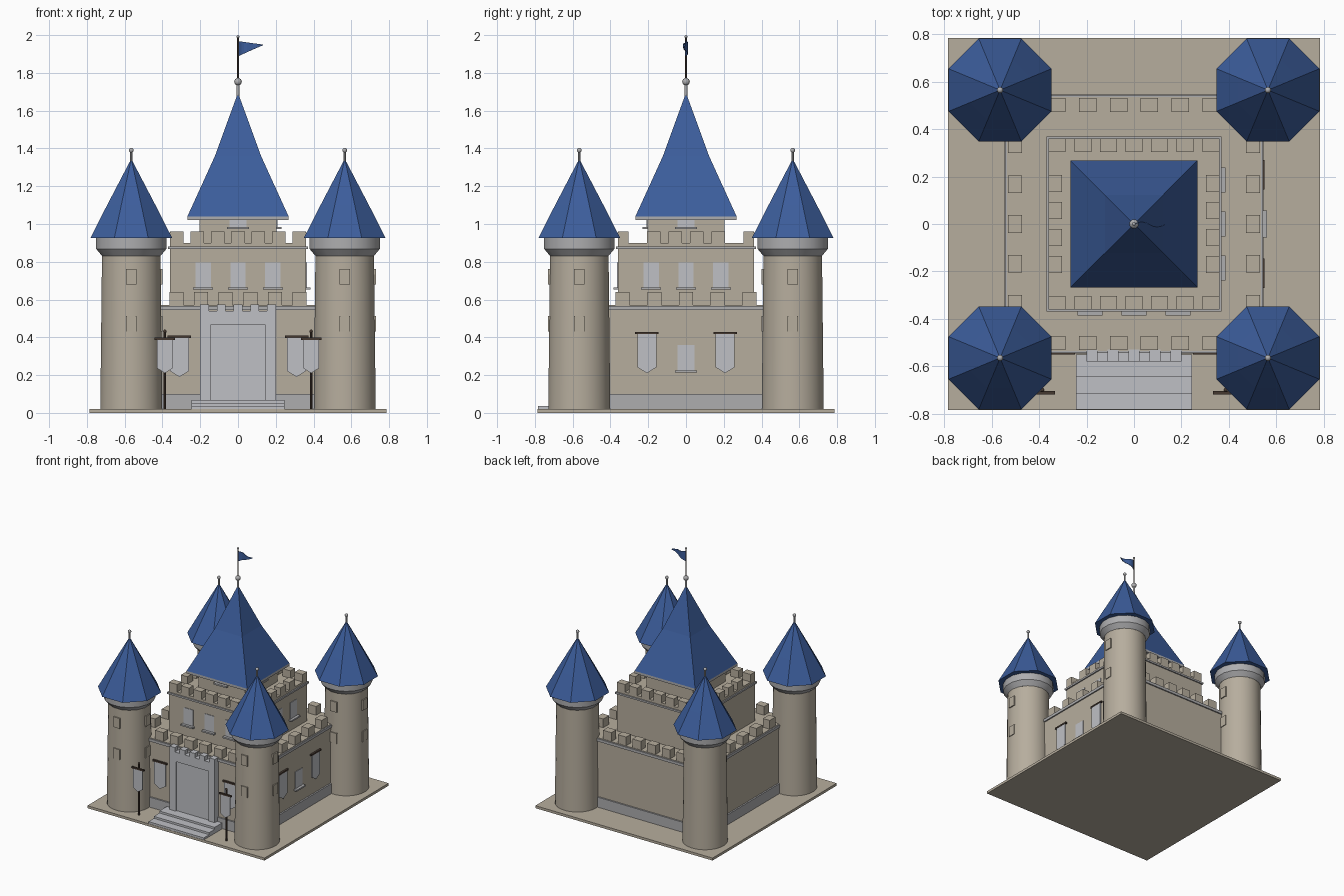
import bpy, bmesh
from math import pi, cos, sin, radians
from mathutils import Matrix

if "Cube" in bpy.data.objects:
    bpy.data.objects.remove(bpy.data.objects["Cube"])


def material(name, rgb):
    m = bpy.data.materials.new(name)
    m.diffuse_color = (*rgb, 1)
    m.use_nodes = True
    m.node_tree.nodes["Principled BSDF"].inputs["Base Color"].default_value = m.diffuse_color
    return m


STONE = material("stone", (0.47, 0.42, 0.34))
TRIM = material("trim_stone", (0.42, 0.42, 0.43))
PALE = material("pale_cloth", (0.52, 0.53, 0.56))
BLUE = material("blue_roof", (0.045, 0.11, 0.33))
WOOD = material("dark_wood", (0.06, 0.04, 0.03))


def finish(name, bm, mat, rot=0, smooth=False):
    if rot:
        bmesh.ops.rotate(bm, verts=bm.verts, cent=(0, 0, 0), matrix=Matrix.Rotation(rot, 3, 'Z'))
    bmesh.ops.recalc_face_normals(bm, faces=bm.faces)
    me = bpy.data.meshes.new(name)
    bm.to_mesh(me)
    bm.free()
    me.materials.append(mat)
    ob = bpy.data.objects.new(name, me)
    bpy.context.collection.objects.link(ob)
    if smooth:
        bpy.ops.object.select_all(action='DESELECT')
        ob.select_set(True)
        bpy.context.view_layer.objects.active = ob
        bpy.ops.object.shade_smooth_by_angle(angle=radians(30))
    return ob


def boxes(name, spans, mat, rot=0):
    """Each span is (x0, x1, y0, y1, z0, z1)."""
    bm = bmesh.new()
    for x0, x1, y0, y1, z0, z1 in spans:
        m = Matrix.Translation(((x0 + x1) / 2, (y0 + y1) / 2, (z0 + z1) / 2))
        bmesh.ops.create_cube(bm, size=1, matrix=m @ Matrix.Diagonal((x1 - x0, y1 - y0, z1 - z0, 1)))
    return finish(name, bm, mat, rot)


def lathe(name, profile, sides, at, mat, smooth=False):
    """Turned part; flat sides face the axes, radii are measured to the flats."""
    bm = bmesh.new()
    k = 1 / cos(pi / sides)
    rings = []
    for r, z in profile:
        if r == 0:
            rings.append([bm.verts.new((at[0], at[1], z))])
        else:
            rings.append([bm.verts.new((at[0] + r * k * cos((2 * i + 1) * pi / sides),
                                        at[1] + r * k * sin((2 * i + 1) * pi / sides), z))
                          for i in range(sides)])
    for a, b in zip(rings, rings[1:]):
        for i in range(sides):
            j = (i + 1) % sides
            bm.faces.new((a[i], a[j], b[0]) if len(b) == 1 else (a[i], a[j], b[j], b[i]))
    for ring in (rings[0], rings[-1]):
        if len(ring) > 2:
            bm.faces.new(ring)
    return finish(name, bm, mat, 0, smooth)


def ball(name, r, at, mat):
    bm = bmesh.new()
    bmesh.ops.create_uvsphere(bm, u_segments=12, v_segments=8, radius=r, matrix=Matrix.Translation(at))
    return finish(name, bm, mat, 0, True)


def banner(name, u, y, top, rot=0, w=0.05, h=0.21):
    pts = [(u - w, top), (u + w, top), (u + w, top - h * .85), (u, top - h), (u - w, top - h * .85)]
    bm = bmesh.new()
    f = bm.faces.new([bm.verts.new((p, y, z)) for p, z in pts])
    e = bmesh.ops.extrude_face_region(bm, geom=[f])
    bmesh.ops.translate(bm, vec=(0, 0.008, 0),
                        verts=[v for v in e["geom"] if isinstance(v, bmesh.types.BMVert)])
    finish(name, bm, PALE, rot)
    boxes(name + "_rod", [(u - w - .012, u + w + .012, y - .003, y + .012, top - .003, top + .009)], WOOD, rot)


def window(name, u, y, z0, z1, w, rot=0):
    boxes(name, [(u - w, u + w, y - .004, y + .02, z0, z1)], PALE, rot)
    boxes(name + "_sill", [(u - w - .012, u + w + .012, y - .025, y + .02, z0 - .012, z0)], TRIM, rot)


def block(h, z0, z1):
    return (-h, h, -h, h, z0, z1)


# base plate, curtain wall and keep
boxes("base_plate", [block(.785, 0, .02)], STONE)
boxes("curtain_wall", [block(.535, .02, .57)], STONE)
boxes("wall_plinth", [block(.547, .02, .10)], TRIM)
boxes("wall_string_course", [block(.545, .545, .567)], TRIM)
boxes("keep", [block(.36, .57, .90)], STONE)
boxes("keep_string_course", [block(.37, .868, .882)], TRIM)
boxes("upper_keep", [block(.205, .90, 1.03)], STONE)


# battlements
def battlements(name, outer, depth, xs, ys, w, z0, z1):
    spans = []
    for s in (-1, 1):
        a, b = sorted((s * outer, s * (outer - depth)))
        spans += [(x - w, x + w, a, b, z0, z1) for x in xs]
        spans += [(a, b, y - w, y + w, z0, z1) for y in ys]
    boxes(name, spans, STONE)


battlements("wall_merlons", .532, .06, [-.325 + .13 * i for i in range(6)],
            [-.336 + .168 * i for i in range(5)], .037, .57, .64)
battlements("keep_merlons", .36, .056, [-.324 + .108 * i for i in range(7)],
            [-.171 + .114 * i for i in range(4)], .036, .90, .96)

# central roof with finial
lathe("great_roof_eaves", [(.268, 1.02), (.268, 1.04)], 4, (0, 0), TRIM)
lathe("great_roof", [(.268, 1.04), (.122, 1.36), (0, 1.695)], 4, (0, 0), BLUE)
lathe("great_finial", [(.006, 1.66), (.009, 1.735)], 12, (0, 0), TRIM, True)
ball("great_finial_ball", .02, (0, 0, 1.753), TRIM)
lathe("flag_pole", [(.005, 1.75), (.005, 1.99)], 8, (0, 0), WOOD)
ball("flag_pole_tip", .008, (0, 0, 1.992), TRIM)

# waving pennant
bm = bmesh.new()
cols = []
for i in range(9):
    t = i / 8
    y = .011 * sin(t * 2 * pi)
    mid = 1.928 + .02 * t
    half = .038 * (1 - t) + .002
    cols.append([bm.verts.new((.13 * t, y, mid + half)), bm.verts.new((.13 * t, y, mid - half))])
for a, b in zip(cols, cols[1:]):
    bm.faces.new((a[0], a[1], b[1], b[0]))
flag = finish("pennant", bm, BLUE)
flag.modifiers.new("thickness", 'SOLIDIFY').thickness = .004

# corner towers
for sx in (-1, 1):
    for sy in (-1, 1):
        c = (sx * .565, sy * .565)
        lathe("tower", [(.164, .02), (.155, .84)], 32, c, STONE, True)
        lathe("tower_collar", [(.154, .83), (.186, .868), (.186, .928)], 16, c, TRIM, True)
        lathe("tower_roof", [(.217, .925), (.128, 1.10), (0, 1.345)], 8, c, BLUE)
        lathe("tower_finial", [(.006, 1.32), (.006, 1.385)], 8, c, TRIM)
        ball("tower_finial_ball", .013, (*c, 1.39), TRIM)
        for z in (.43, .68):
            boxes("tower_window_front", [(c[0] - .028, c[0] + .028, c[1] - .165, c[1] - .13, z, z + .082)], STONE)
            boxes("tower_window_side", [(c[0] + .13, c[0] + .165, c[1] - .028, c[1] + .028, z, z + .082)], STONE)

# windows and wall banners on the front and right faces
for rot in (0, pi / 2):
    for u in (-.185, 0, .185):
        window("keep_window", u, -.36, .665, .795, .041, rot)
    window("upper_window", 0, -.205, .985, 1.02, .045, rot)
for s in (-1, 1):
    banner("front_wall_banner", s * .31, -.548, .40)
    banner("side_wall_banner", s * .207, -.548, .42, pi / 2)
window("side_wall_window", 0, -.535, .225, .36, .045, pi / 2)

# gatehouse with recessed door panel
G = -.58
boxes("gatehouse", [(-.2, -.145, G, -.5, .02, .54), (.145, .2, G, -.5, .02, .54),
                    (-.145, .145, G, -.5, .465, .54)], PALE)
boxes("gate_door", [(-.145, .145, G + .012, -.5, .02, .465)], PALE)
boxes("gate_merlons", [(x - .023, x + .023, G, -.53, .54, .575)
                       for x in (-.177, -.0885, 0, .0885, .177)], PALE)

# entrance steps
boxes("entrance_steps", [(-.245, .245, -.783, -.55, .02, .036), (-.245, .245, -.715, -.55, .036, .052),
                         (-.245, .245, -.645, -.55, .052, .068)], PALE)

# standing banners beside the steps
for s in (-1, 1):
    lathe("banner_pole", [(.007, .02), (.007, .43)], 8, (s * .387, -.70), WOOD)
    ball("banner_pole_tip", .009, (s * .387, -.70, .432), WOOD)
    banner("standing_banner", s * .387, -.716, .39, 0, .042, .18)
